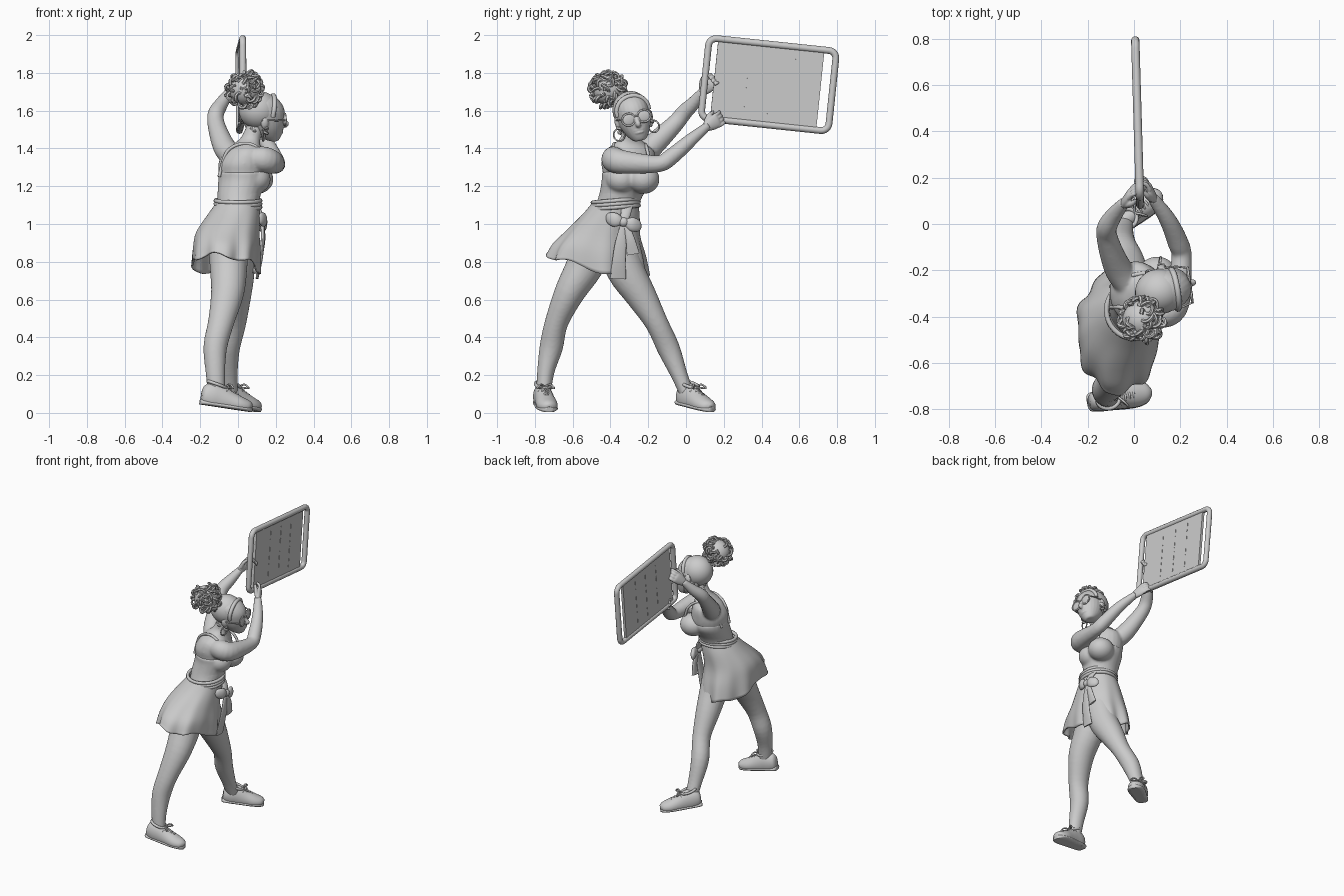
import bpy, bmesh, math, random
from math import sin, cos, pi, radians
from mathutils import Vector as V, Matrix

if "Cube" in bpy.data.objects:
    bpy.data.objects.remove(bpy.data.objects["Cube"])

random.seed(4)
I = Matrix.Identity(4)


def select(obs):
    bpy.ops.object.select_all(action='DESELECT')
    for o in obs:
        o.select_set(True)
    bpy.context.view_layer.objects.active = obs[0]

def finish(name, me, M=I, angle=50):
    ob = bpy.data.objects.new(name, me)
    bpy.context.collection.objects.link(ob)
    me.transform(M)
    select([ob])
    bpy.ops.object.shade_smooth_by_angle(angle=radians(angle))
    return ob

def fuse(name, obs, voxel, rounds):
    # blend overlapping parts into one smooth skin
    select(obs)
    bpy.ops.object.join()
    obs[0].name = name
    m = obs[0].modifiers.new("blend", 'REMESH')
    m.mode, m.voxel_size, m.use_smooth_shade = 'VOXEL', voxel, True
    obs[0].modifiers.new("soften", 'SMOOTH').iterations = rounds

def spline(secs, steps=6):
    # Catmull-Rom through section tuples
    P = [secs[0]] + list(secs) + [secs[-1]]
    out = []
    for i in range(1, len(P) - 2):
        for t in [k / steps for k in range(steps)]:
            out.append([.5 * (2 * b + (c - a) * t + (2 * a - 5 * b + 4 * c - d) * t * t + (3 * b - a - 3 * c + d) * t ** 3)
                        for a, b, c, d in zip(*P[i - 1:i + 3])])
    return out + [list(secs[-1])]

def loft(name, secs, ref=None, n=24, yaw=0, M=I, warp=None, cap=True):
    # sections are x, y, z, half-width, half-depth; ref=None keeps rings level
    S = spline(secs, 4)
    C = [V(s[:3]) for s in S]
    verts = []
    for i, s in enumerate(S):
        u, v = V((cos(yaw), sin(yaw), 0)), V((-sin(yaw), cos(yaw), 0))
        if ref:
            t = (C[min(i + 1, len(C) - 1)] - C[max(i - 1, 0)]).normalized()
            u = t.cross(V(ref)).normalized()
            v = u.cross(t)
        for a in [2 * pi * j / n for j in range(n)]:
            p = C[i] + u * s[3] * cos(a) + v * s[4] * sin(a)
            verts.append(warp(p, a, i / (len(S) - 1), C[i]) if warp else p)
    faces = [(i * n + j, i * n + (j + 1) % n, i * n + n + (j + 1) % n, i * n + n + j) for i in range(len(S) - 1) for j in range(n)]
    if cap:
        faces += [tuple(range(n))[::-1], tuple(range(len(verts) - n, len(verts)))]
    me = bpy.data.meshes.new(name)
    me.from_pydata(verts, [], faces)
    bm = bmesh.new()
    bm.from_mesh(me)
    bmesh.ops.recalc_face_normals(bm, faces=bm.faces)
    bm.to_mesh(me)
    return finish(name, me, M)

def solid(name, loc, size, M=I, cube=False):
    bm = bmesh.new()
    if cube:
        bmesh.ops.create_cube(bm, size=1)
    else:
        bmesh.ops.create_uvsphere(bm, u_segments=28, v_segments=18, radius=1)
    me = bpy.data.meshes.new(name)
    bm.to_mesh(me)
    return finish(name, me, M @ Matrix.Translation(loc) @ Matrix.Diagonal((*size, 1)))

def tube(name, lines, r, M=I, cyclic=False, res=2):
    cu = bpy.data.curves.new(name, 'CURVE')
    cu.dimensions, cu.bevel_depth, cu.bevel_resolution, cu.use_fill_caps = '3D', r, res, True
    for line in lines:
        sp = cu.splines.new('POLY')
        sp.points.add(len(line) - 1)
        for q, p in zip(sp.points, line):
            q.co = (*(M @ V(p)), 1)
        sp.use_cyclic_u = cyclic
    tmp = bpy.data.objects.new(name, cu)
    bpy.context.collection.objects.link(tmp)
    me = bpy.data.meshes.new_from_object(tmp.evaluated_get(bpy.context.evaluated_depsgraph_get()))
    bpy.data.objects.remove(tmp)
    return finish(name, me)

A = [k * pi / 16 for k in range(32)]

# Body: torso with neck, legs, arms, blended into one skin
torso = loft("torso", [(-.07, -.45, .86, .11, .14), (-.05, -.43, .96, .13, .16), (0, -.37, 1.09, .104, .112),
                       (.02, -.31, 1.24, .12, .132), (.02, -.305, 1.32, .122, .145), (.03, -.3, 1.385, .097, .135),
                       (.047, -.298, 1.425, .068, .085), (.07, -.293, 1.46, .053, .053), (.1, -.287, 1.53, .05, .05)], yaw=.3)
right_leg = loft("right_leg", [(-.05, -.48, .93, .11, .11), (-.05, -.535, .78, .1, .1), (-.055, -.615, .64, .081, .088),
                               (-.09, -.685, .48, .062, .069), (-.12, -.713, .35, .062, .063),
                               (-.12, -.742, .22, .046, .052), (-.112, -.755, .1, .039, .045)], (1, 0, 0))
left_leg = loft("left_leg", [(-.02, -.38, .93, .11, .11), (-.005, -.322, .76, .101, .094), (-.01, -.238, .62, .082, .08),
                             (-.018, -.155, .475, .061, .061), (-.05, -.092, .34, .06, .06),
                             (-.05, -.035, .2, .044, .048), (-.045, .005, .1, .038, .044)], (1, 0, 0))
right_arm = loft("right_arm", [(.06, -.37, 1.345, .05, .055), (.13, -.385, 1.343, .064, .068), (.182, -.335, 1.328, .06, .063),
                               (.206, -.15, 1.318, .044, .045), (.19, -.08, 1.355, .045, .044),
                               (.145, .02, 1.44, .037, .036), (.08, .115, 1.52, .025, .023)], (0, 0, 1))
left_arm = loft("left_arm", [(-.03, -.26, 1.36, .055, .06), (-.065, -.2, 1.395, .06, .062), (-.095, -.13, 1.46, .053, .056),
                             (-.118, -.05, 1.54, .045, .046), (-.115, -.01, 1.59, .043, .043),
                             (-.085, .04, 1.64, .036, .036), (-.04, .095, 1.71, .024, .022)], (0, 0, 1))
fuse("body", [torso, right_leg, left_leg, right_arm, left_arm], .008, 6)

# Shoes, built along x from heel to toe, heels slightly raised
def flat(p, a, t, c):
    p.z = max(p.z, 0.0)
    return p
for side, loc, yaw in (("right", (-.2, -.772, .045), 10), ("left", (-.105, -.035, .045), 38)):
    M = Matrix.Translation(loc) @ Matrix.Rotation(radians(yaw), 4, 'Z') @ Matrix.Rotation(radians(8.5), 4, 'Y')
    loft(side + "_shoe", [(0, 0, .05, .02, .03), (.012, 0, .05, .038, .055), (.05, 0, .05, .048, .074), (.1, 0, .045, .05, .072),
                          (.15, 0, .037, .053, .058), (.21, 0, .028, .056, .046), (.255, 0, .025, .043, .034),
                          (.275, 0, .022, .018, .02)], (0, 0, 1), M=M, warp=flat)
    loft(side + "_sole", [(x, 0, .012, w, .017) for x, w in ((-.003, .02), (.012, .041), (.1, .051), (.2, .058), (.255, .046), (.279, .018))],
         (0, 0, 1), M=M, warp=flat)
    tube(side + "_shoe_collar", [[(.074 + .05 * cos(a), .041 * sin(a), .117 - .01 * cos(a)) for a in A]], .009, M, True)
    tube(side + "_shoe_laces", [spline([(x, -.035, z - .022), (x + .008, 0, z + .002), (x, .035, z - .022)])
                                for x, z in ((.125, .108), (.145, .098), (.165, .088), (.185, .08))]
         + [spline([(.12, 0, .112), (.14, s * .025, .127), (.155, s * .045, .11), (.125, s * .01, .11)]) for s in (-1, 1)], .005, M)

# Fitted top: bodice blended with bust, then straps
bodice = loft("bodice", [(0, -.37, 1.08, .108, .118), (.005, -.345, 1.15, .114, .117), (.022, -.31, 1.23, .126, .138),
                         (.022, -.308, 1.275, .124, .142)], yaw=.3)
fuse("top_bodice", [bodice] + [solid("bust", (x, y, 1.237), (.088, .085, .078)) for x, y in ((.085, -.34), (.1, -.225))], .007, 12)
tube("right_strap", [spline([(.145, -.36, 1.28), (.138, -.38, 1.35), (.095, -.385, 1.41), (.02, -.375, 1.425), (-.06, -.36, 1.38), (-.1, -.36, 1.25)])], .009)
tube("left_strap", [spline([(.15, -.2, 1.28), (.125, -.2, 1.36), (.07, -.21, 1.41), (0, -.22, 1.42), (-.06, -.24, 1.38), (-.1, -.27, 1.25)])], .009)

# Flared skirt, belt and bow
def skirt_warp(p, a, t, c):
    w = t * t
    q = c + (p - c) * (1 + .05 * w * sin(7 * a + .8) + .025 * w * sin(12 * a))
    q.z += w * (-.06 * sin(a) - .015 * cos(5 * a) - .02 * cos(a))
    return q
sk = loft("wrap_skirt", [(0, -.375, 1.115, .114, .12), (-.022, -.395, 1.05, .137, .15), (-.055, -.437, .95, .167, .195),
                         (-.063, -.458, .86, .178, .243), (-.068, -.465, .775, .178, .268)], n=84, warp=skirt_warp, cap=False)
sk.modifiers.new("thickness", 'SOLIDIFY').thickness = .01
for z0 in (1.088, 1.106, 1.124):
    tube("waist_belt", [[(.119 * cos(a), -.372 + .122 * sin(a), z0 + .01 * sin(a)) for a in A]], .011, cyclic=True)
solid("bow_knot", (.13, -.33, 1.01), (.026, .028, .026))
for side, s in (("right", -1), ("left", 1)):
    loft("bow_loop_" + side, [(.13, -.33, 1.01, .01, .012), (.136, -.33 + s * .04, 1.01 - s * .01, .019, .036),
                              (.12, -.33 + s * .078, 1.01 - s * .022, .015, .03), (.11, -.33 + s * .092, 1.01 - s * .025, .004, .01)], (0, 0, 1))
loft("bow_tie", [(.09, -.31, 1.1, .03, .01), (.12, -.32, 1.05, .026, .014), (.13, -.33, 1.0, .02, .014)], (1, 0, 0))
loft("bow_tail_right", [(.13, -.33, 1.0, .016, .01), (.13, -.345, .9, .03, .01), (.118, -.355, .8, .036, .01), (.1, -.36, .71, .042, .007)], (1, 0, 0))
loft("bow_tail_left", [(.13, -.32, 1.0, .016, .01), (.135, -.295, .92, .024, .01), (.125, -.28, .84, .034, .008)], (1, 0, 0))

# Hands gripping the frame: local x runs to the fingertips, z is the back of the hand
def hand(side, wrist, fwd, back, s):
    f = V(fwd).normalized()
    y = V(back).cross(f).normalized()
    M = Matrix.Translation(wrist) @ Matrix((f, y, f.cross(y))).transposed().to_4x4()
    parts = [loft("palm", [(-.01, 0, 0, .024, .02), (.03, 0, 0, .036, .019), (.065, 0, 0, .037, .015), (.078, 0, 0, .026, .008)], (0, 0, 1), M=M)]
    parts.append(loft("thumb", [(.01, s * .018, -.008, .015, .014), (.045, s * .042, -.018, .012, .012), (.08, s * .045, -.029, .008, .008)],
                      (0, 0, 1), n=12, M=M))
    for y0 in (-.03, -.01, .01, .03):
        parts.append(loft("finger", [(.06, y0, 0, .01, .01), (.088, y0, -.004, .0095, .0095), (.105, y0, -.024, .009, .009),
                                     (.094, y0, -.05, .007, .007)], (0, 1, 0), n=12, M=M))
    fuse(side + "_hand", parts, .004, 2)
hand("right", (.082, .11, 1.517), (-.3, .8, .45), (.9, .3, 0), 1)
hand("left", (-.04, .09, 1.705), (.35, .6, .6), (-.9, .35, .1), -1)

# Head, facing +x in its own frame
H = Matrix.Translation((.135, -.28, 1.57)) @ Matrix.Rotation(radians(8), 4, 'Z') @ Matrix.Rotation(radians(14), 4, 'X')
skull = loft("skull", [(.06, 0, -.132, .016, .02), (.05, 0, -.125, .037, .037), (.03, 0, -.095, .071, .06), (.02, 0, -.05, .09, .08),
                       (.01, 0, 0, .104, .089), (0, 0, .05, .106, .09), (-.01, 0, .095, .082, .074), (-.015, 0, .125, .035, .03)], M=H)
nose = loft("nose", [(.1, 0, .005, .008, .009), (.114, 0, -.027, .012, .013), (.119, 0, -.042, .015, .018), (.1, 0, -.053, .012, .012)], (1, 0, 0), n=14, M=H)
lips = [solid("lip", (.094, 0, z), (.014, w, .008), H) for z, w in ((-.072, .032), (-.087, .027))]
ears = [solid("ear", (-.005, s * .09, -.015), (.02, .014, .032), H) for s in (-1, 1)]
fuse("face", [skull, nose] + lips + ears, .0045, 3)
solid("hair_cap", (-.026, 0, .033), (.106, .098, .102), H)
tube("headband", [[(.04 + .012 * cos(a), .086 * sin(a), .034 + .076 * cos(a)) for a in [k * pi / 16 for k in range(-9, 10)]]], .013, H)
for s in (-1, 1):
    solid("glasses_lens", (.107, s * .042, -.008), (.008, .034, .03), H)
    tube("glasses_rim", [[(.109, s * .042 + .036 * cos(a), -.008 + .032 * sin(a)) for a in A]], .005, H, True)
    tube("glasses_temple", [[(.107, s * .078, -.002), (.06, s * .092, 0), (-.02, s * .095, .002)]], .004, H)
    tube("hoop_earring", [[(-.01 + .01 * cos(a), s * .095 + .028 * cos(a), -.078 + .032 * sin(a)) for a in A]], .0045, H, True)
tube("glasses_bridge", [[(.111, -.012, 0), (.115, 0, .004), (.111, .012, 0)]], .004, H)

# Curly bun: a core wrapped in random corkscrew locks, plus loose locks at temples and nape
bun = V((.035, -.413, 1.712))
solid("bun_core", bun, (.085, .083, .083))
locks = []
for i in range(46):
    d = V((random.gauss(0, 1), random.gauss(0, 1), random.gauss(.15, 1))).normalized()
    side = d.orthogonal().normalized()
    side.rotate(Matrix.Rotation(random.uniform(0, 6.28), 3, d))
    up = d.cross(side)
    r, ph, L = random.uniform(.01, .018), random.uniform(0, 6), random.uniform(.06, .1)
    locks.append([bun + d * .074 + side * L * (k / 22 - .5) + d * (.018 * sin(pi * k / 22) + r * cos(ph + k * .45)) + up * r * sin(ph + k * .45)
                  for k in range(23)])
for p in ((0, .085, -.02), (0, -.085, -.02), (-.06, -.06, -.04), (-.08, 0, -.04), (-.06, .06, -.04)):
    locks.append([H @ (V(p) + V((.01 * cos(k * .6), .01 * sin(k * .6), -.0025 * k))) for k in range(22)])
tube("curly_locks", locks, .0085, res=1)

# Held board: rounded tube frame, panel, seams
B = Matrix.Translation((.016, .438, 1.738)) @ Matrix.Rotation(radians(1.7), 4, 'Z') @ Matrix.Rotation(radians(-6), 4, 'X')
corner = [(0, sx * .299 + .04 * cos(a0 + k * pi / 12), sz * .173 + .04 * sin(a0 + k * pi / 12))
          for sx, sz, a0 in ((1, 1, 0), (-1, 1, pi / 2), (-1, -1, pi), (1, -1, 1.5 * pi)) for k in range(7)]
tube("board_frame", [corner], .018, B, True, 4)
solid("board_panel", (0, -.008, 0), (.018, .565, .415), B, True)
for u in (-.115, .01, .13):
    for v in (-.13, -.045, .045, .13):
        solid("panel_slit_trim", (0, u, v), (.022, .004, .06), B, True)
